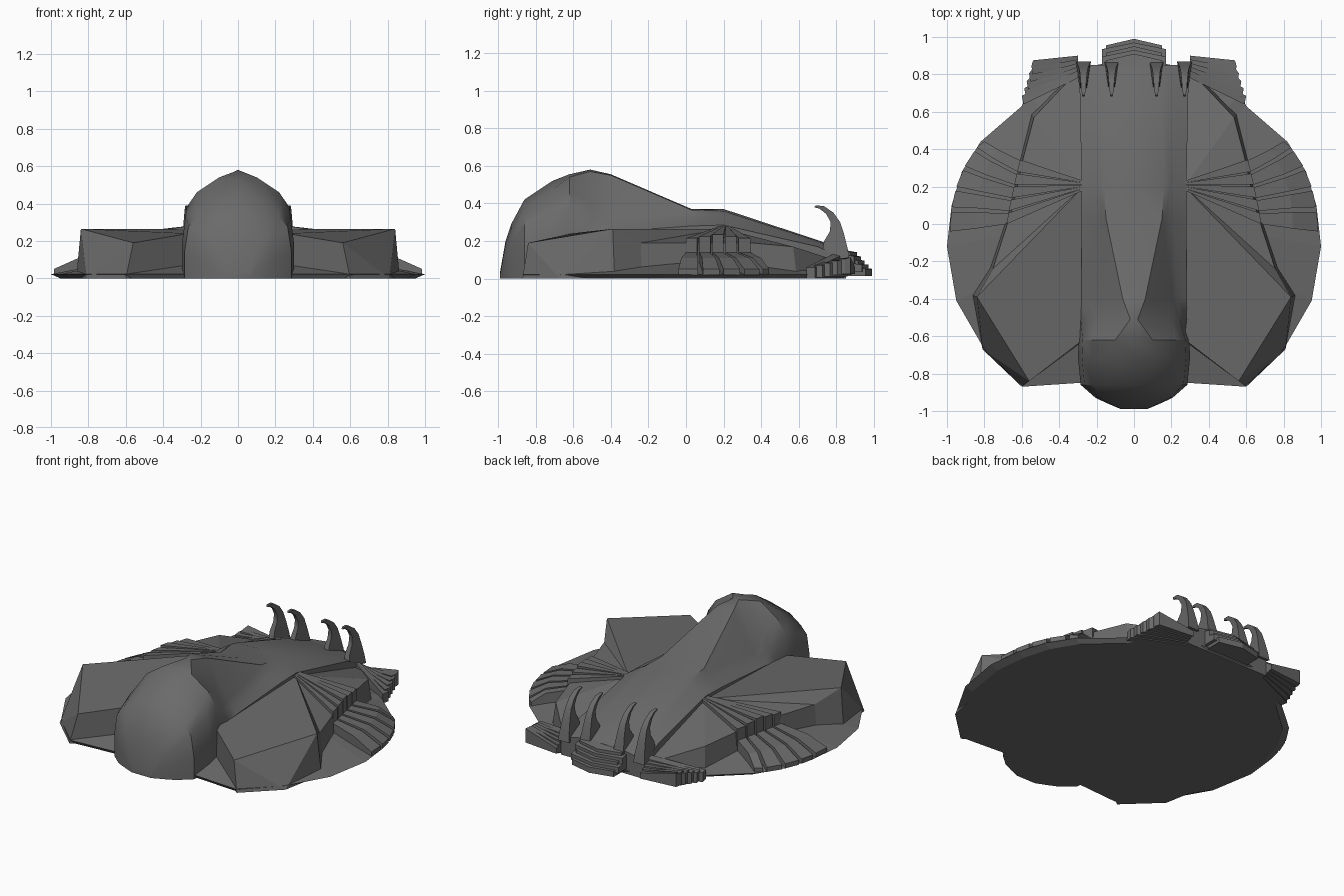
import bpy, bmesh, math

if "Cube" in bpy.data.objects:
    bpy.data.objects.remove(bpy.data.objects["Cube"])

dark = bpy.data.materials.new("dark_grey")
dark.diffuse_color = (.145, .145, .145, 1)
dark.use_nodes = True
dark.node_tree.nodes["Principled BSDF"].inputs["Base Color"].default_value = dark.diffuse_color


def make(name, verts, faces, mirror=False):
    me = bpy.data.meshes.new(name)
    me.from_pydata(verts, [], faces)
    bm = bmesh.new()
    bm.from_mesh(me)
    bmesh.ops.recalc_face_normals(bm, faces=bm.faces[:])
    bm.to_mesh(me)
    bm.free()
    me.materials.append(dark)
    ob = bpy.data.objects.new(name, me)
    bpy.context.collection.objects.link(ob)
    if mirror:
        m = ob.modifiers.new("Mirror", 'MIRROR')
        m.use_mirror_merge = False
    return ob


def loft(name, rings, mirror=False):
    """Skin a stack of equal-length closed rings and cap both ends."""
    n = len(rings[0])
    verts = [p for r in rings for p in r]
    faces = [(k * n + i, k * n + (i + 1) % n, (k + 1) * n + (i + 1) % n, (k + 1) * n + i)
             for k in range(len(rings) - 1) for i in range(n)]
    faces += [tuple(range(n)), tuple(range((len(rings) - 1) * n, len(rings) * n))]
    return make(name, verts, faces, mirror)


def slab(name, quad, tops, bottoms, mirror=False):
    """Flat-sided piece from an xy outline with a top and bottom height per corner."""
    return loft(name, [[(x, y, z) for (x, y), z in zip(quad, bottoms)],
                       [(x, y, z) for (x, y), z in zip(quad, tops)]], mirror)


def smooth(ob, degrees):
    bpy.ops.object.select_all(action='DESELECT')
    ob.select_set(True)
    bpy.context.view_layer.objects.active = ob
    bpy.ops.object.shade_smooth_by_angle(angle=math.radians(degrees))


# Round base plate with a low sloping rim
half = [(.3, -.85), (.6, -.87), (.8, -.67), (.95, -.41), (1, -.12), (.975, .1),
        (.92, .28), (.82, .44), (.6, .63), (.57, .7), (.3, .83), (.15, .86)]
outline = half + [(-x, y) for x, y in reversed(half)]
loft("base_plate", [[(x * .95, y * .98, 0) for x, y in outline],
                    [(x, y, .022) for x, y in outline],
                    [(x * .68, y * .68 + .02, .085) for x, y in outline]])

# Central hull: domed nose, tapering crest, sloping rear deck
dome = [(1, 0), (1, .35), (.93, .66), (.77, .78), (.5, .91), (0, 1)]
stations = [(y, [(u * w, v * h) for u, v in dome]) for y, w, h in
            [(-.99, .07, .03), (-.96, .14, .2), (-.93, .205, .29),
             (-.86, .285, .42), (-.71, .3, .52)]]
stations += [
    (-.62, [(.295, 0), (.295, .2), (.275, .38), (.22, .46), (.1, .54), (0, .555)]),
    (-.51, [(.285, 0), (.285, .24), (.245, .3), (.2, .41), (.02, .57), (0, .58)]),
    (-.4, [(.28, 0), (.28, .25), (.235, .285), (.21, .32), (.06, .55), (0, .555)]),
    (.03, [(.28, 0), (.28, .28), (.2, .32), (.17, .34), (.15, .365), (0, .37)]),
    (.2, [(.28, 0), (.28, .285), (.22, .325), (.19, .345), (.16, .36), (0, .37)]),
    (.7, [(.29, 0), (.29, .17), (.23, .18), (.19, .19), (.15, .2), (0, .205)]),
    (.85, [(.3, 0), (.3, .1), (.23, .13), (.19, .14), (.15, .145), (0, .15)])]
hull = loft("central_hull", [[(x, y, z) for x, z in pts] +
                             [(-x, y, z) for x, z in reversed(pts[:-1])]
                             for y, pts in stations])
smooth(hull, 35)

# Side shoulder blocks with stepped outer wall
top = [(.26, -.61, .24), (.56, -.84, .19), (.84, -.39, .265), (.755, -.24, .19),
       (.645, .1, .19), (.593, .35, .19), (.535, .57, .17), (.27, .2, .265)]
low = [(.26, -.62, 0), (.6, -.87, 0), (.865, -.38, 0), (.775, -.235, 0), (.665, .105, 0),
       (.612, .355, 0), (.55, .59, 0), (.27, .85, 0), (.27, .85, .08), (.81, -.67, 0)]
make("shoulder_block", top + low,
     [(0, 1, 2, 7), (7, 2, 3), (7, 3, 4), (7, 4, 5), (7, 5, 6),
      (0, 8, 9, 1), (1, 9, 17), (1, 17, 2), (2, 17, 10),
      (2, 10, 11, 3), (3, 11, 12, 4), (4, 12, 13, 5), (5, 13, 14, 6),
      (7, 6, 16), (6, 14, 16), (14, 15, 16), (0, 7, 16, 15, 8),
      (8, 15, 14, 13, 12, 11, 10, 17, 9)], True)

# Fan of ribs on each flank, with lower outer ribs reaching the rim
inner = [(.68, .0), (.67, .07), (.655, .14), (.64, .21), (.625, .28), (.605, .355)]
outer = [(.985, -.04), (.975, .09), (.95, .2), (.905, .31), (.84, .41), (.79, .45)]
mids = [(.85, -.025), (.845, .085), (.83, .175), (.8, .265), (.76, .355), (.72, .41)]


def mix(p, q, t):
    return (p[0] + (q[0] - p[0]) * t, p[1] + (q[1] - p[1]) * t)


for i in range(5):
    a, b = inner[i], inner[i + 1]
    z = .215 + .01 * (2 - abs(i - 2))
    slab(f"fan_rib_{i}", [(.27, .18 + .01 * i), a, mix(a, b, .85), (.27, .19 + .01 * i)],
         [.28, z, z, .28], [.05] * 4, True)
    a2, m2, o2 = (mix(p[i], p[i + 1], .8) for p in (inner, mids, outer))
    slab(f"outer_rib_upper_{i}", [a, mids[i], m2, a2], [.14, .11, .11, .14], [.03] * 4, True)
    slab(f"outer_rib_lower_{i}", [mids[i], outer[i], o2, m2],
         [.11, .05, .05, .11], [.02] * 4, True)

# Stepped rear vents: one central, one on each side
for k in range(5):
    z1, z0 = .15 - .022 * k, .12 - .02 * k
    e, y = .15 + .02 * (k % 2), .89 + .02 * k
    slab(f"rear_vent_centre_{k}", [(-e, .8), (e, .8), (e, y - .015), (0, y + .02), (-e, y - .015)],
         [z1 + .01] * 2 + [z1 - .01] * 3, [max(0, z0 - .025)] * 5)
    zo = .06 + .011 * k
    slab(f"rear_vent_side_{k}",
         [(.3, .78 + .018 * k), (.59 - .012 * k, .64 + .04 * k),
          (.6 - .013 * k, .685 + .04 * k), (.54, .715 + .04 * k), (.3, .82 + .02 * k)],
         [.13 - .015 * k, zo, zo, zo + .01, .12 - .015 * k], [.006 * k] * 5, True)

# Curved hooks along the rear edge: (front y, z, back y, z, half width)
hook = [(.72, .12, .87, .1, .04), (.735, .2, .86, .16, .034), (.765, .25, .84, .24, .026),
        (.77, .3, .82, .3, .021), (.745, .345, .785, .35, .017), (.71, .372, .735, .385, .013),
        (.682, .38, .69, .39, .008)]
for name, cx in (("inner_hook", .12), ("outer_hook", .27)):
    smooth(loft(name, [[(cx - w * .5, y0, z0), (cx + w * .5, y0, z0),
                        (cx + w, y1, z1), (cx - w, y1, z1)]
                       for y0, z0, y1, z1, w in hook], True), 40)
